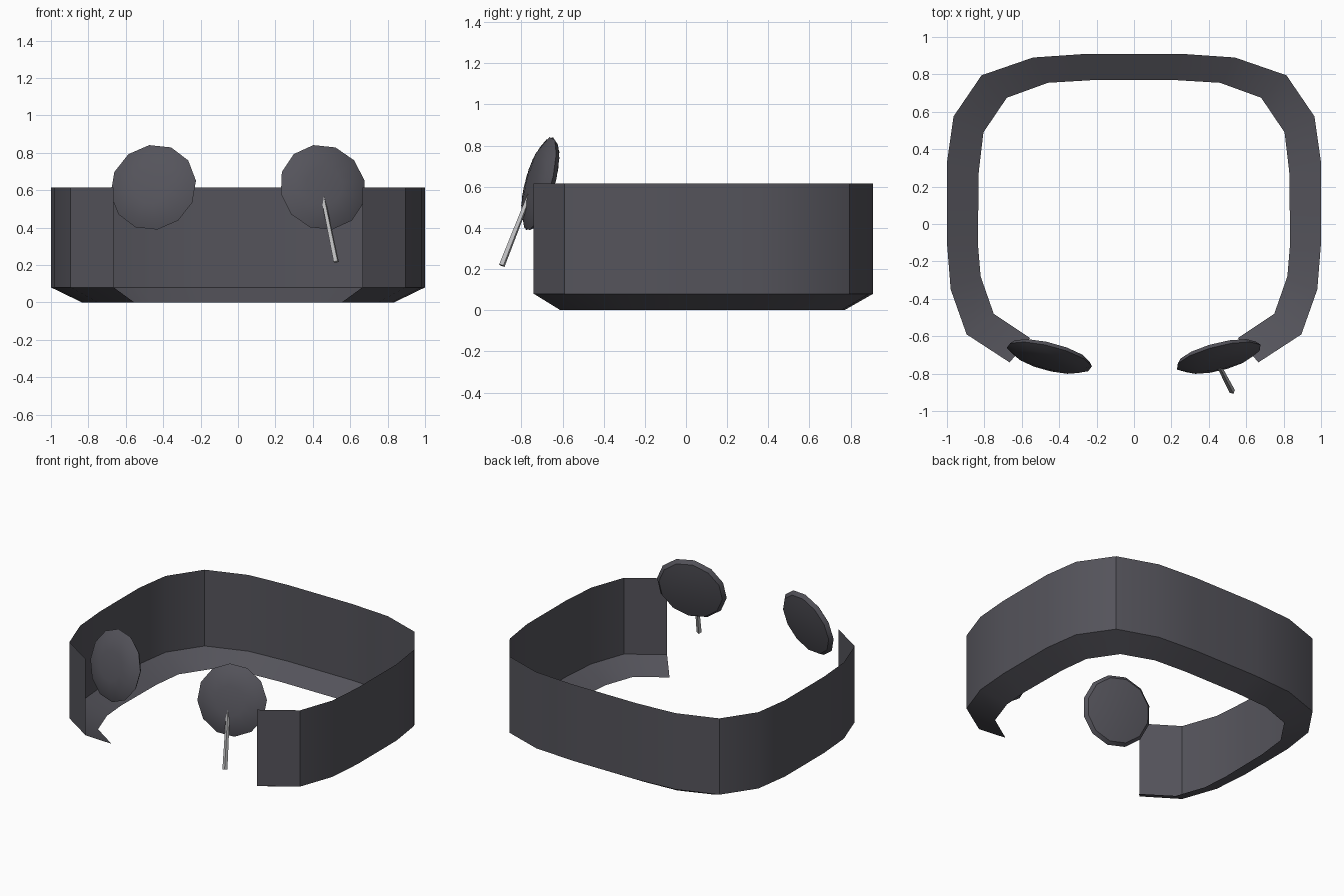
import bpy, bmesh, math
from mathutils import Vector

old = bpy.data.objects.get("Cube")
if old:
    bpy.data.objects.remove(old, do_unlink=True)


def material(name, color):
    mat = bpy.data.materials.new(name)
    mat.use_nodes = True
    mat.diffuse_color = color
    mat.node_tree.nodes["Principled BSDF"].inputs["Base Color"].default_value = color
    return mat


charcoal = material("charcoal", (0.09, 0.088, 0.105, 1))
light_grey = material("light grey", (0.5, 0.5, 0.51, 1))


def finish(bm, name, mat, angle=30):
    mesh = bpy.data.meshes.new(name)
    bm.to_mesh(mesh)
    bm.free()
    mesh.materials.append(mat)
    obj = bpy.data.objects.new(name, mesh)
    bpy.context.collection.objects.link(obj)
    bpy.ops.object.select_all(action="DESELECT")
    obj.select_set(True)
    bpy.context.view_layer.objects.active = obj
    bpy.ops.object.shade_smooth_by_angle(angle=math.radians(angle))
    return obj


def bridge(bm, a, b, closed=False):
    n = len(a)
    for i in range(n if closed else n - 1):
        j = (i + 1) % n
        bm.faces.new((a[i], a[j], b[j], b[i]))


def mirrored(half):
    return half + [(-x, y) for x, y in reversed(half)]


# Open wrap band: upright wall with an inward sloping lower lip
outer = mirrored([(0.665, -0.74), (0.895, -0.59), (0.98, -0.35), (1, -0.1), (1, 0.33),
                  (0.965, 0.575), (0.815, 0.795), (0.54, 0.89), (0.25, 0.91)])
inner = mirrored([(0.555, -0.61), (0.75, -0.48), (0.82, -0.28), (0.835, -0.1), (0.83, 0.28),
                  (0.805, 0.49), (0.68, 0.675), (0.46, 0.755), (0.21, 0.77)])
bm = bmesh.new()
rows = [[bm.verts.new((x, y, z)) for x, y in path]
        for path, z in ((inner, 0), (outer, 0.08), (outer, 0.615))]
bridge(bm, rows[0], rows[1])
bridge(bm, rows[1], rows[2])
finish(bm, "wrap_band", charcoal)


# Domed discs, tilted up and outwards
def disc(name, side):
    bm = bmesh.new()
    profile = [(0.1, 0.042), (0.185, 0.027), (0.236, 0), (0.215, -0.024), (0.12, -0.037)]
    rings = []
    for r, h in profile:
        angles = [math.tau * (i + 0.3) / 12 for i in range(12)]
        rings.append([bm.verts.new((r * math.cos(a), r * math.sin(a), h)) for a in angles])
    for a, b in zip(rings, rings[1:]):
        bridge(bm, b, a, closed=True)
    bm.faces.new(rings[0])
    bm.faces.new(list(reversed(rings[-1])))
    obj = finish(bm, name, charcoal)
    normal = Vector((0.24 * side, -0.94, 0.25))
    obj.rotation_euler = normal.to_track_quat("Z", "Y").to_euler()
    obj.location = (0.453 * side, -0.712, 0.615)


disc("left_disc", 1)
disc("right_disc", -1)

# Thin square pin hanging off the left disc
start, end = Vector((0.455, -0.76, 0.56)), Vector((0.525, -0.895, 0.217))
bm = bmesh.new()
bmesh.ops.create_cone(bm, cap_ends=True, segments=4, radius1=0.016, radius2=0.012,
                      depth=(end - start).length)
pin = finish(bm, "pin", light_grey)
pin.location = (start + end) / 2
pin.rotation_euler = (start - end).to_track_quat("Z", "Y").to_euler()
